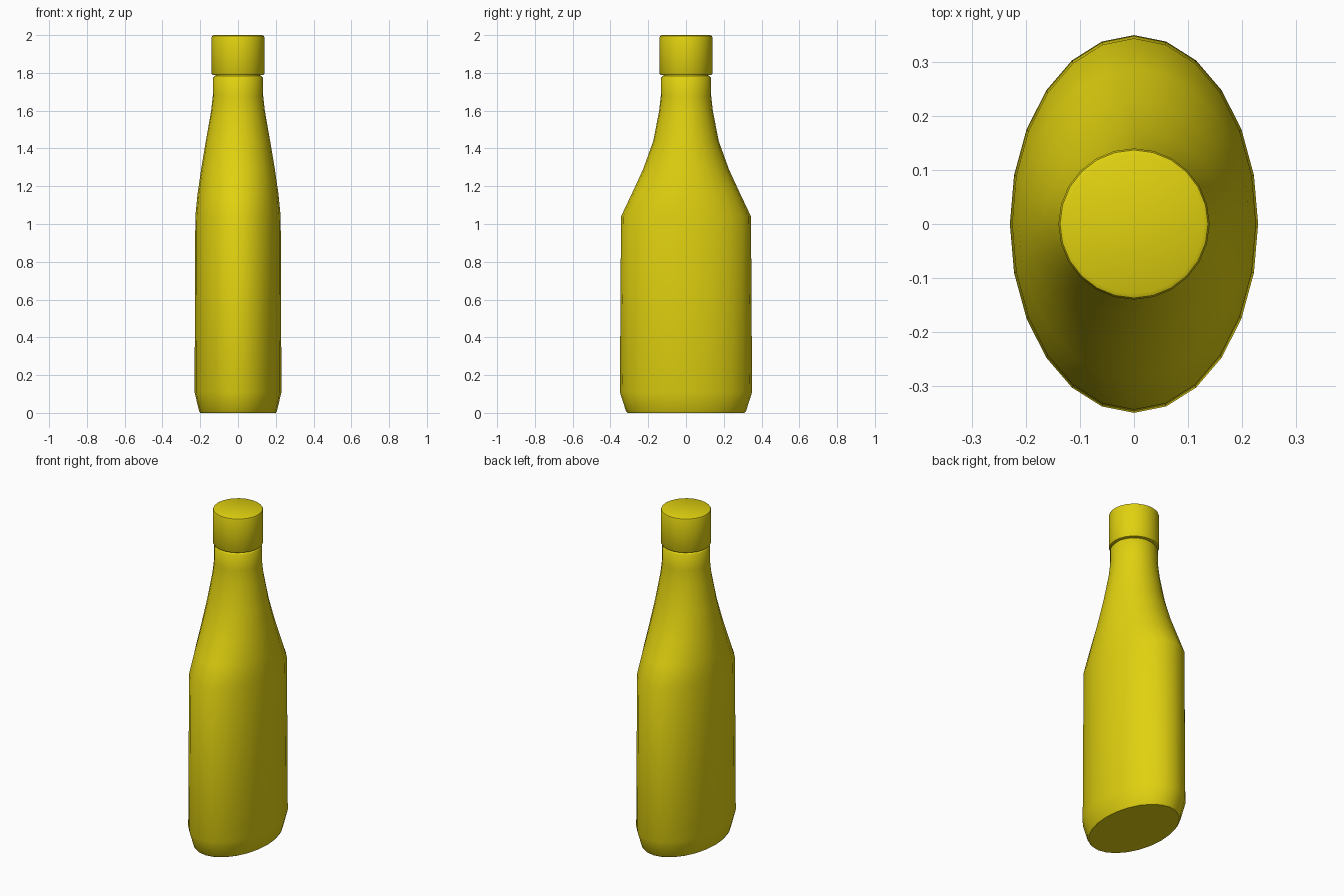
import bpy
import bmesh
from math import sin, cos, tau, radians

cube = bpy.data.objects.get("Cube")
if cube:
    bpy.data.objects.remove(cube, do_unlink=True)

SIDES = 24

yellow = bpy.data.materials.new("mustard yellow")
yellow.use_nodes = True
colour = (0.75, 0.64, 0.005, 1)
yellow.diffuse_color = colour
yellow.node_tree.nodes["Principled BSDF"].inputs["Base Color"].default_value = colour


def loft(name, rings):
    """Skin a closed solid through ellipses given as (z, x radius, y radius)."""
    bm = bmesh.new()
    loops = [[bm.verts.new((rx * cos(tau * i / SIDES), ry * sin(tau * i / SIDES), z))
              for i in range(SIDES)] for z, rx, ry in rings]
    for low, high in zip(loops, loops[1:]):
        for i in range(SIDES):
            j = (i + 1) % SIDES
            bm.faces.new((low[i], low[j], high[j], high[i]))
    bm.faces.new(loops[0][::-1])
    bm.faces.new(loops[-1])
    mesh = bpy.data.meshes.new(name)
    bm.to_mesh(mesh)
    bm.free()
    mesh.materials.append(yellow)
    obj = bpy.data.objects.new(name, mesh)
    bpy.context.collection.objects.link(obj)
    bpy.ops.object.select_all(action="DESELECT")
    obj.select_set(True)
    bpy.context.view_layer.objects.active = obj
    bpy.ops.object.shade_smooth_by_angle(angle=radians(40))
    return obj


# Oval body that tapers to a round neck
loft("bottle_body", [
    (0, 0.2, 0.31), (0.01, 0.206, 0.318), (0.11, 0.23, 0.35),
    (1.04, 0.226, 0.344), (1.16, 0.214, 0.287), (1.29, 0.195, 0.227),
    (1.44, 0.17, 0.173), (1.6, 0.142, 0.142), (1.68, 0.133, 0.133),
    (1.775, 0.132, 0.132), (1.782, 0.126, 0.126), (1.784, 0.12, 0.12),
    (1.8, 0.12, 0.12),
])

# Round screw cap with softened rims
loft("cap", [
    (1.788, 0.13, 0.13), (1.79, 0.136, 0.136), (1.797, 0.14, 0.14),
    (1.988, 0.14, 0.14), (1.996, 0.137, 0.137), (2.0, 0.129, 0.129),
])
